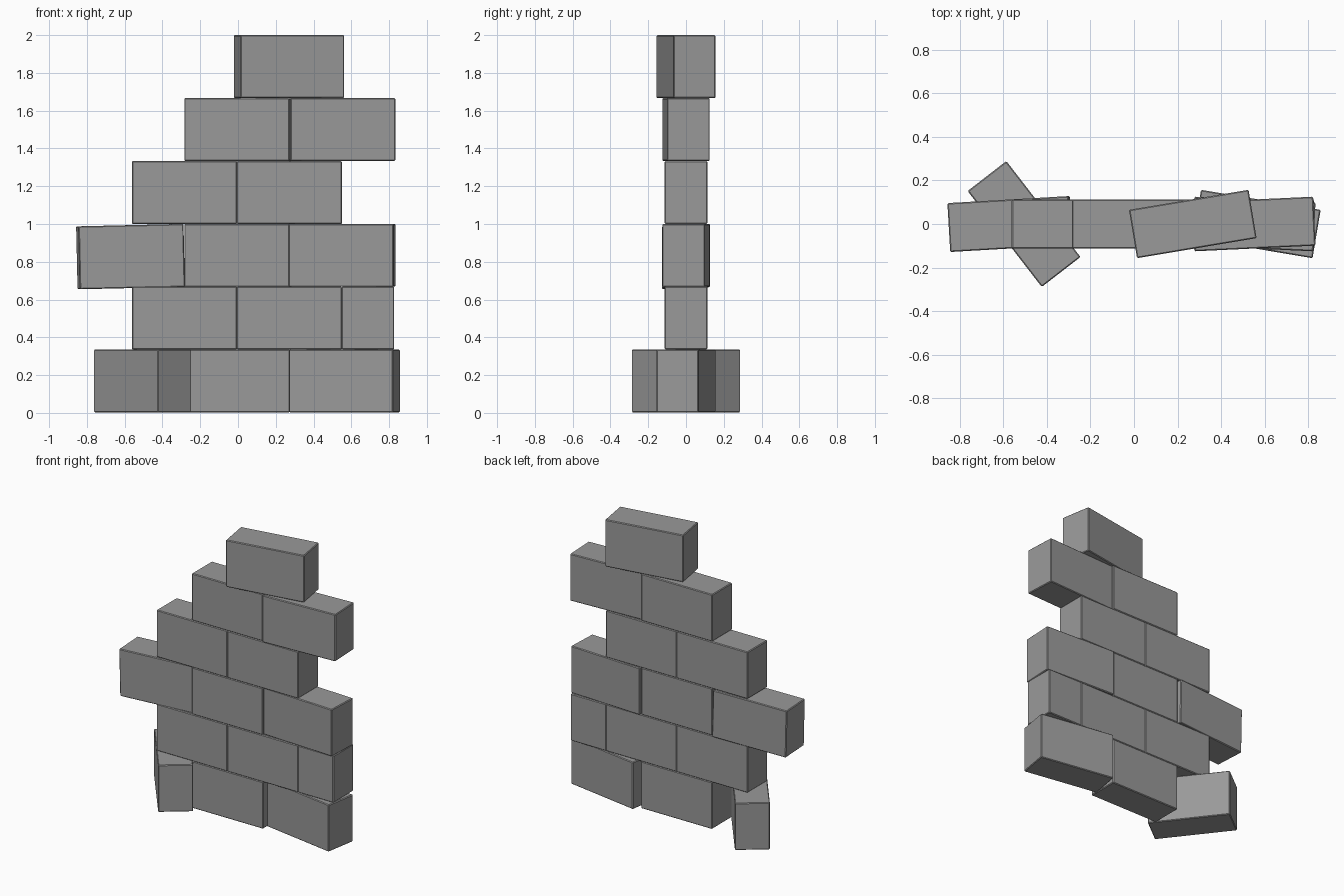
import bpy, bmesh
from math import radians
from mathutils import Matrix

if "Cube" in bpy.data.objects:
    bpy.data.objects.remove(bpy.data.objects["Cube"])

LENGTH, DEPTH, HEIGHT = 0.557, 0.225, 0.333
COURSE = 2 / 6

# Dark grey stone
stone = bpy.data.materials.new("dark_stone")
stone.diffuse_color = (0.32, 0.32, 0.32, 1)
stone.use_nodes = True
stone.node_tree.nodes["Principled BSDF"].inputs["Base Color"].default_value = stone.diffuse_color


def brick(name, x, course, yaw=0, tilt=0, length=LENGTH, dz=0.0):
    """One brick with finely softened edges."""
    bm = bmesh.new()
    bmesh.ops.create_cube(bm, size=1, matrix=Matrix.Diagonal((length, DEPTH, HEIGHT, 1)))
    bmesh.ops.bevel(bm, geom=bm.edges[:], offset=0.005, segments=1,
                    profile=0.5, affect='EDGES')
    mesh = bpy.data.meshes.new(name)
    bm.to_mesh(mesh)
    bm.free()
    mesh.materials.append(stone)
    obj = bpy.data.objects.new(name, mesh)
    obj.location = (x, 0, COURSE * (course + 0.5) + dz)
    obj.rotation_euler = (0, radians(tilt), radians(yaw))
    bpy.context.collection.objects.link(obj)
    return obj


# Bottom course: twisted outer bricks, straight centre
brick("course1_left_brick", -0.505, 0, yaw=-52.3, dz=0.003)
brick("course1_middle_brick", -0.004, 0, dz=0.003)
brick("course1_right_brick", 0.564, 0, yaw=-9.5, dz=0.003)

# Second course: ends with a half brick
brick("course2_left_brick", -0.283, 1, dz=0.002)
brick("course2_middle_brick", 0.272, 1, dz=0.002)
brick("course2_half_brick", 0.688, 1, length=0.278, dz=0.002)

# Third course: loose brick sagging on the left
brick("course3_loose_brick", -0.569, 2, yaw=3.3, tilt=-1.3, dz=-0.006)
brick("course3_middle_brick", -0.006, 2, dz=0.001)
brick("course3_right_brick", 0.550, 2, yaw=-2.7, dz=0.001)

# Fourth course
brick("course4_left_brick", -0.283, 3)
brick("course4_right_brick", 0.272, 3)

# Fifth course
brick("course5_left_brick", -0.006, 4)
brick("course5_right_brick", 0.550, 4, yaw=2.7)

# Top brick
brick("top_brick", 0.270, 5, yaw=9.5)
